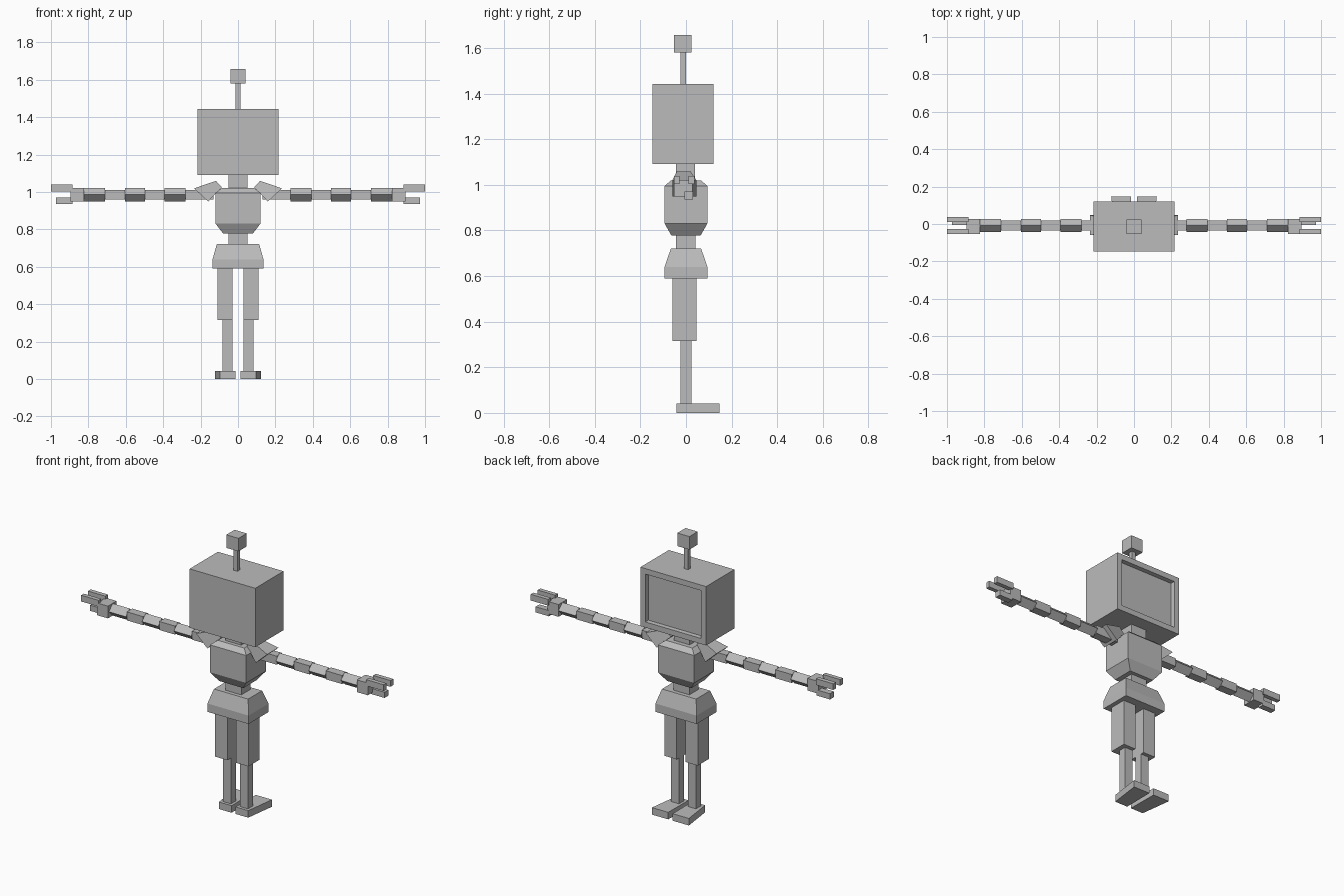
import bpy, bmesh, math

if "Cube" in bpy.data.objects:
    bpy.data.objects.remove(bpy.data.objects["Cube"])

grey = bpy.data.materials.new("plain grey")
grey.diffuse_color = (0.5, 0.5, 0.5, 1)
grey.use_nodes = True
grey.node_tree.nodes["Principled BSDF"].inputs["Base Color"].default_value = grey.diffuse_color


def finish(name, bm):
    bmesh.ops.recalc_face_normals(bm, faces=bm.faces[:])
    me = bpy.data.meshes.new(name)
    bm.to_mesh(me)
    bm.free()
    me.materials.append(grey)
    ob = bpy.data.objects.new(name, me)
    bpy.context.collection.objects.link(ob)
    return ob


def loft_bm(rings):
    """Closed solid through rings of four points."""
    bm = bmesh.new()
    vs = [[bm.verts.new(p) for p in r] for r in rings]
    for a, b in zip(vs, vs[1:]):
        for i in range(4):
            j = (i + 1) % 4
            bm.faces.new((a[i], a[j], b[j], b[i]))
    bm.faces.new(vs[0])
    bm.faces.new(vs[-1])
    bmesh.ops.recalc_face_normals(bm, faces=bm.faces[:])
    return bm


def rect(x0, x1, y0, y1, z):
    return [(x0, y0, z), (x1, y0, z), (x1, y1, z), (x0, y1, z)]


def box(name, x, y, z):
    x0, x1 = sorted(x)
    return finish(name, loft_bm([rect(x0, x1, *y, h) for h in z]))


def stack(name, levels):
    """Body part from (z, half width, half depth) levels."""
    return finish(name, loft_bm([rect(-w, w, -d, d, z) for z, w, d in levels]))


# head with a recessed screen on the +y face
bm = loft_bm([rect(-0.217, 0.217, -0.147, 0.12, z) for z in (1.091, 1.443)])
front = max(bm.faces, key=lambda f: f.normal.y)
bmesh.ops.inset_individual(bm, faces=[front], thickness=0.033, use_even_offset=True)
bmesh.ops.inset_individual(bm, faces=[front], thickness=0.002, use_even_offset=True)
bmesh.ops.translate(bm, verts=front.verts[:], vec=(0, -0.025, 0))
finish("head", bm)

# antenna
box("antenna_stem", (-0.013, 0.013), (-0.025, -0.001), (1.443, 1.58))
box("antenna_tip", (-0.04, 0.04), (-0.053, 0.025), (1.58, 1.658))

# trunk
box("neck", (-0.052, 0.052), (-0.044, 0.04), (1.02, 1.091))
stack("chest", [(0.778, 0.08, 0.064), (0.831, 0.12, 0.094),
                (0.995, 0.12, 0.094), (1.02, 0.088, 0.066)])
box("waist", (-0.052, 0.052), (-0.043, 0.042), (0.722, 0.778))
stack("pelvis", [(0.59, 0.136, 0.094), (0.64, 0.136, 0.094), (0.722, 0.113, 0.066)])

AY, AZ, R = -0.008, 0.985, 0.036   # arm axis and radius
JOINTS = [0.13, 0.28, 0.393, 0.497, 0.604, 0.711, 0.823]

for side, s in (("left", -1), ("right", 1)):
    # legs
    box(side + "_thigh", (s * 0.029, s * 0.11), (-0.059, 0.046), (0.316, 0.59))
    box(side + "_shin", (s * 0.029, s * 0.083), (-0.024, 0.024), (0.04, 0.316))
    finish(side + "_foot", loft_bm([
        [(s * 0.013, -0.042, z), (s * 0.097, -0.042, z),
         (s * 0.122, 0.147, z), (s * 0.015, 0.147, z)] for z in (0, 0.042)]))

    # shoulder pad, narrowing towards the neck
    finish(side + "_shoulder", loft_bm([
        [(s * xa, y0, za), (s * xa, y1, za), (s * xb, y1, zb), (s * xb, y0, zb)]
        for xa, za, xb, zb, y0, y1 in (
            (0.235, 1.019, 0.16, 0.949, -0.06, 0.047),
            (0.118, 1.059, 0.086, 1.024, -0.04, 0.02))]))

    # arm: square links, every second one turned by 45 degrees
    for k, (a, b) in enumerate(zip(JOINTS, JOINTS[1:])):
        turn = math.pi / 4 * (1 - k % 2)
        ring = [(AY + R * math.cos(turn + i * math.pi / 2),
                 AZ + R * math.sin(turn + i * math.pi / 2)) for i in range(4)]
        finish(f"{side}_arm_link_{k + 1}",
               loft_bm([[(s * x, y, z) for y, z in ring] for x in (a, b)]))

    # hand: palm, two fingers, thumb
    box(side + "_palm", (s * 0.823, s * 0.895), (-0.053, 0.028), (0.949, 1.022))
    box(side + "_finger_1", (s * 0.885, s * 1.0), (-0.053, -0.028), (1.003, 1.04))
    box(side + "_finger_2", (s * 0.885, s * 1.0), (0.012, 0.038), (1.003, 1.04))
    box(side + "_thumb", (s * 0.885, s * 0.973), (-0.006, 0.03), (0.936, 0.97))
